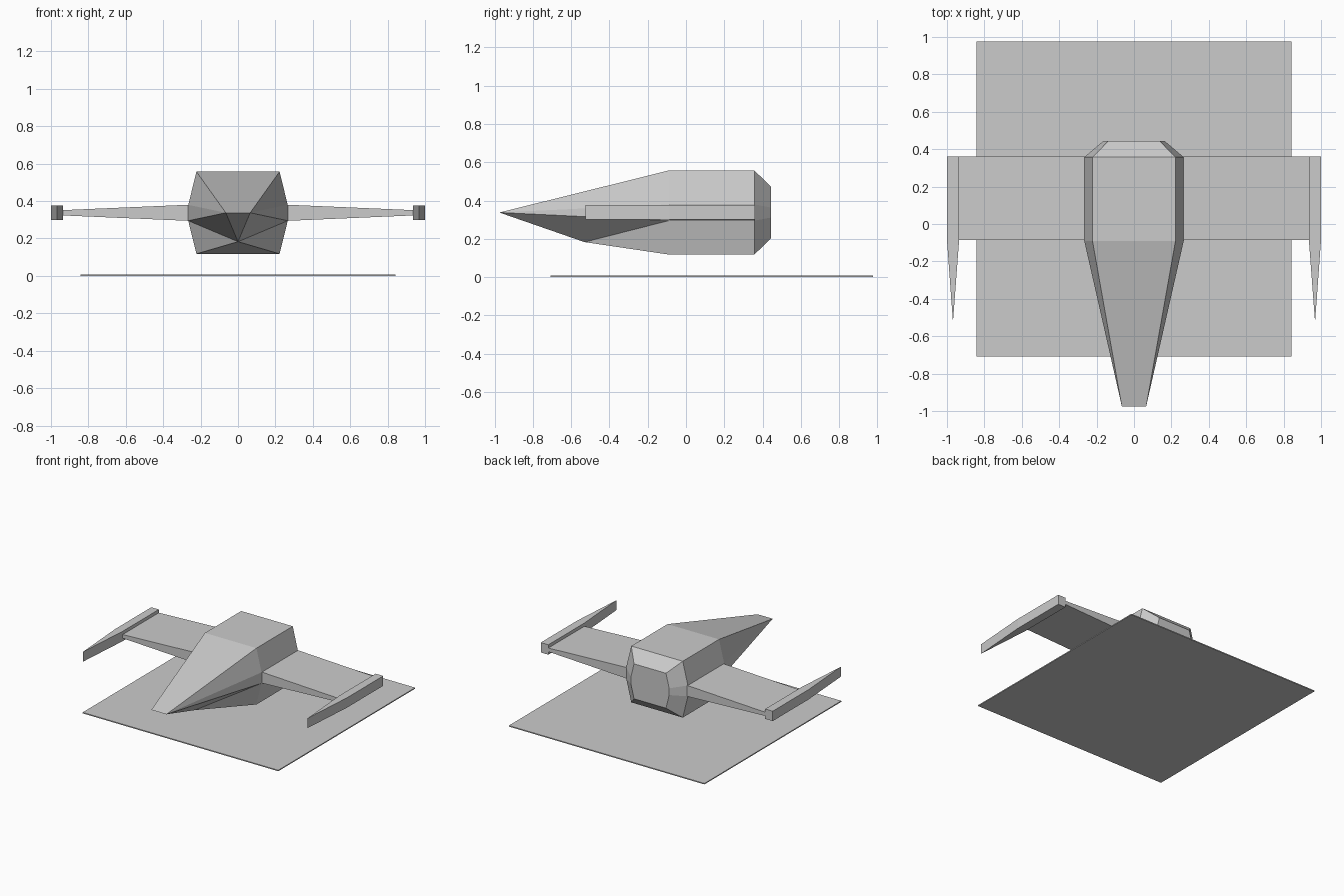
import bpy, bmesh

if "Cube" in bpy.data.objects:
    bpy.data.objects.remove(bpy.data.objects["Cube"])

ZC = 0.3375  # height of the hull centre line


def make(name, verts, faces, mirror=False):
    bm = bmesh.new()
    vs = [bm.verts.new(v) for v in verts]
    for f in faces:
        bm.faces.new([vs[i] for i in f])
    bmesh.ops.recalc_face_normals(bm, faces=bm.faces)
    me = bpy.data.meshes.new(name)
    bm.to_mesh(me)
    bm.free()
    ob = bpy.data.objects.new(name, me)
    bpy.context.collection.objects.link(ob)
    if mirror:
        mod = ob.modifiers.new("mirror", 'MIRROR')
        mod.use_mirror_merge = False
    return ob


def bridge(a, b, n):
    return [(a + i, a + (i + 1) % n, b + (i + 1) % n, b + i) for i in range(n)]


# Hull: octagonal body, chamfered tail, wedge nose with a keel point
half = [(0.222, 0.557), (0.266, 0.38), (0.266, 0.295), (0.222, 0.118)]
ring = half + [(-x, z) for x, z in reversed(half)]
S = 0.62
verts = [(x, -0.09, z) for x, z in ring]
verts += [(x, 0.357, z) for x, z in ring]
verts += [(x * S, 0.443, ZC + (z - ZC) * S) for x, z in ring]
verts += [(0.065, -0.975, ZC), (-0.065, -0.975, ZC), (0, -0.53, 0.183)]
R, L, K = 24, 25, 26
faces = bridge(0, 8, 8) + bridge(8, 16, 8) + [tuple(range(16, 24))]
faces += [(0, 7, L, R), (0, 1, R), (1, 2, R), (7, 6, L), (6, 5, L),
          (R, L, K), (R, K, 2), (L, K, 5), (2, 3, K), (5, 4, K), (3, 4, K)]
make("hull", verts, faces)

# Wings: tapered in thickness from root to tip
box = bridge(0, 4, 4) + [(0, 1, 2, 3), (4, 5, 6, 7)]
wing = []
for x, h in ((0.262, 0.043), (0.94, 0.014)):
    wing += [(x, -0.085, ZC - h), (x, 0.36, ZC - h),
             (x, 0.36, ZC + h), (x, -0.085, ZC + h)]
make("wings", wing, box, True)

# Wing tip fins: block drawn out to a vertical edge in front
outline = [(0.935, 0.36), (1.0, 0.36), (1.0, -0.085), (0.968, -0.525), (0.935, -0.085)]
fin = [(x, y, z) for z in (0.3, 0.377) for x, y in outline]
make("wing_tip_fins", fin, bridge(0, 5, 5) + [(0, 1, 2, 3, 4), (5, 6, 7, 8, 9)], True)

# Base plate: thin square slab
plate = [(x, y, z) for z in (0, 0.008)
         for x, y in ((-0.843, -0.708), (0.843, -0.708), (0.843, 0.977), (-0.843, 0.977))]
make("base_plate", plate, box)
